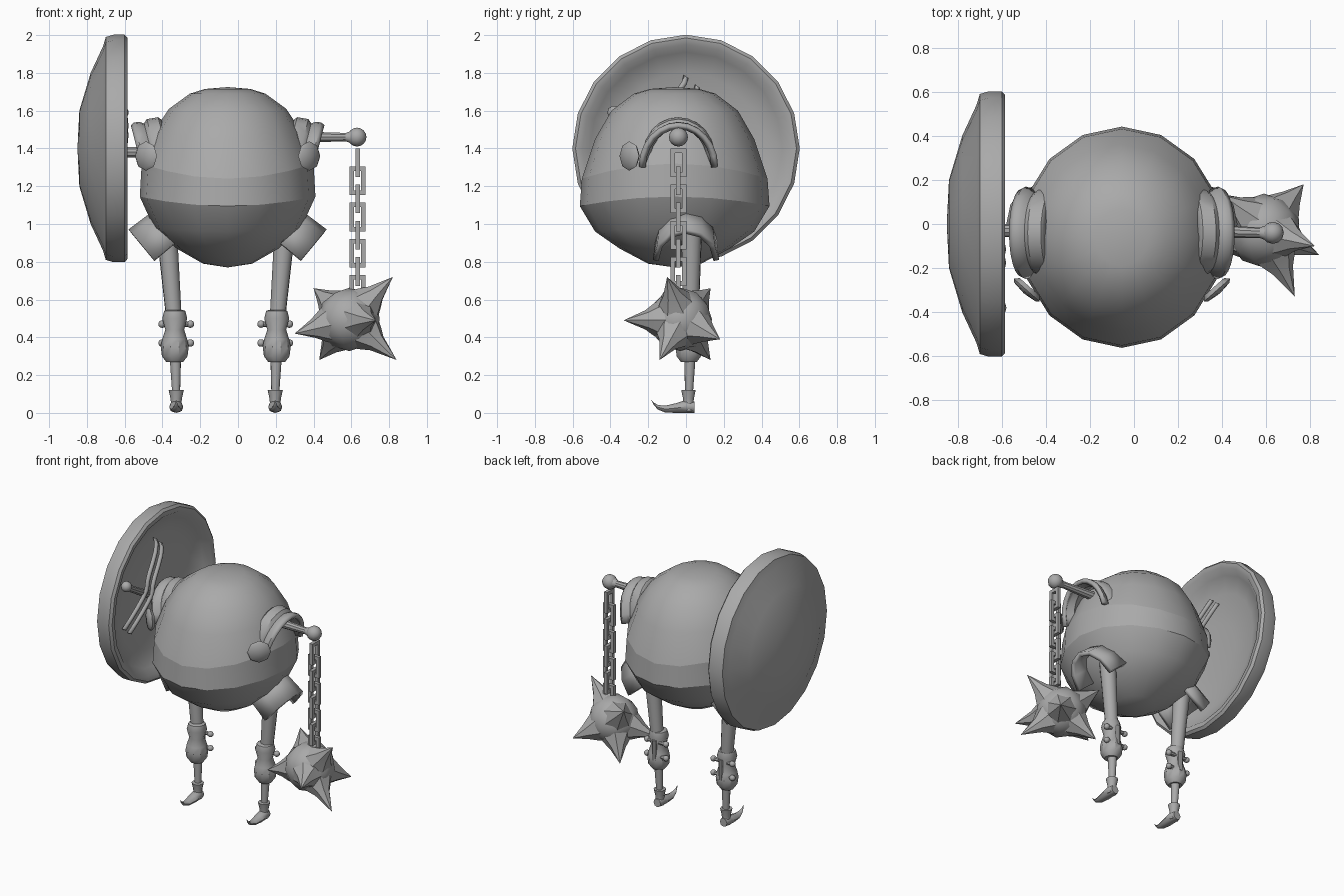
import bpy, bmesh, math
from mathutils import Vector, Matrix

if "Cube" in bpy.data.objects:
    bpy.data.objects.remove(bpy.data.objects["Cube"])

iron = bpy.data.materials.new("grey iron")
iron.diffuse_color = (0.4, 0.4, 0.4, 1)
iron.use_nodes = True
iron.node_tree.nodes["Principled BSDF"].inputs["Base Color"].default_value = iron.diffuse_color
CX = -0.055          # mirror plane of the body


def finish(bm, name, angle=35):
    bmesh.ops.recalc_face_normals(bm, faces=bm.faces)
    for f in bm.faces:
        f.smooth = angle > 0
    for e in bm.edges:
        if len(e.link_faces) == 2 and e.calc_face_angle(0) > math.radians(angle):
            e.smooth = False
    me = bpy.data.meshes.new(name)
    bm.to_mesh(me)
    bm.free()
    ob = bpy.data.objects.new(name, me)
    bpy.context.collection.objects.link(ob)
    me.materials.append(iron)
    return ob


def skin(bm, rings, closed=True):
    """Bridge rows of points; one-point rows become poles."""
    rows = [[bm.verts.new(p) for p in r] for r in rings]
    for a, b in zip(rows, rows[1:]):
        n = max(len(a), len(b))
        for i in range(n if closed else n - 1):
            j = (i + 1) % n
            q = [a[i % len(a)], a[j % len(a)], b[j % len(b)], b[i % len(b)]]
            bm.faces.new(list(dict.fromkeys(q)))
    if closed:
        for r in (rows[0], rows[-1]):
            if len(r) > 2:
                bm.faces.new(r)
    return rows


def lathe(bm, profile, origin, axis, seg=12):
    """Revolve (distance, radius) pairs around an axis."""
    rot = Vector(axis).to_track_quat('Z', 'Y')
    rings = []
    for h, r in profile:
        n = 1 if r == 0 else seg
        rings.append([Vector(origin) + rot @ Vector((r * math.cos(2 * math.pi * i / seg) if r else 0,
                      r * math.sin(2 * math.pi * i / seg) if r else 0, h)) for i in range(n)])
    skin(bm, rings)


def rod(bm, a, b, r0, r1, seg=10):
    d = Vector(b) - Vector(a)
    lathe(bm, [(0, r0), (d.length, r1)], a, d, seg)


def ball(bm, c, r):
    bmesh.ops.create_uvsphere(bm, u_segments=12, v_segments=8, radius=r, matrix=Matrix.Translation(c))


def arch(name, s, base, d, h, prof, seg, angle):
    """Half-tube guard: prof holds (distance, half width, height)."""
    bm = bmesh.new()
    o, d, h = (Vector((v[0] * s, v[1], v[2])) for v in (base, d, h))
    o.x += CX
    rings = [[o + d * t + Vector((0, w * math.cos(math.pi * i / seg), 0)) + h * (k * math.sin(math.pi * i / seg))
              for i in range(seg + 1)] for t, w, k in prof]
    skin(bm, rings, closed=False)
    ob = finish(bm, name, angle)
    # make the shell grow towards its axis
    f = ob.data.polygons[seg // 2]
    inward = -1 if f.normal.dot(h) > 0 else 1
    m = ob.modifiers.new("thickness", 'SOLIDIFY')
    m.thickness, m.offset = 0.03, inward


# Round body with a creased belt
bm = bmesh.new()
profile = [(1.725, 0, 0), (1.715, .12, 0), (1.69, .2, 0), (1.61, .31, .01), (1.49, .39, .04), (1.32, .455, .08),
           (1.145, .465, .05), (.98, .39, .02), (.87, .27, 0), (.79, .13, 0), (.77, 0, 0)]
rings = []
for z, r, sag in profile:
    ring = []
    for i in range(16 if r else 1):
        a = 2 * math.pi * i / 16
        ring.append((CX + r * math.cos(a), -.06 + r * 1.08 * math.sin(a), z - sag * math.sin(a) ** 2))
    rings.append(ring)
rows = skin(bm, rings)
for row in (rows[5], rows[6]):
    for i in range(16):
        bm.edges.get((row[i], row[i - 1])).smooth = False
finish(bm, "body", 60)

# Dished shield
bm = bmesh.new()
lathe(bm, [(-.85, 0), (-.84, .2), (-.78, .4), (-.715, .54), (-.70, .59), (-.66, .602), (-.60, .602), (-.585, .585),
           (-.59, .55), (-.63, .51), (-.67, .4), (-.69, .2), (-.695, 0)], (0, 0, 1.4), (1, 0, 0), 20)
finish(bm, "shield", 40)

# Shield arm with hand, and two wavy straps across it
bm = bmesh.new()
rod(bm, (-.45, -.03, 1.38), (-.63, -.03, 1.38), .032, .028)
ball(bm, (-.63, -.03, 1.38), .03)
rod(bm, (-.63, -.03, 1.38), (-.62, -.37, 1.58), .028, .022)
ball(bm, (-.615, -.38, 1.59), .036)
finish(bm, "shield_arm")
for k, (oy, oz) in enumerate(((0, 0), (.06, -.05))):
    bm = bmesh.new()
    rings = []
    for i in range(13):
        t = i / 12
        bow = math.sin(math.pi * t)
        wave = .025 * math.sin(4 * math.pi * t)
        c = Vector((-.655 + .06 * bow, -.35 * t + oy + wave, 1.78 - .52 * t + oz + wave * .6))
        u = Vector((0, .83, -.56))
        rings.append([c + .015 * (u * math.cos(a) + Vector((math.sin(a), 0, 0)))
                      for a in [j * math.pi / 4 for j in range(8)]])
    skin(bm, rings)
    finish(bm, f"shield_strap_{k + 1}", 50)

# Mace arm with knob
bm = bmesh.new()
rod(bm, (.3, -.03, 1.46), (.58, -.04, 1.46), .032, .023)
rod(bm, (.57, -.04, 1.46), (.61, -.04, 1.46), .023, .038)
ball(bm, (.63, -.04, 1.46), .05)
finish(bm, "mace_arm")

# Chain of square-barred links, alternate ones turned
for k in range(8):
    bm = bmesh.new()
    z = 1.325 - k * .096
    side = Vector((0, 1, 0)) if k % 2 == 0 else Vector((1, 0, 0))
    thick = Vector((side.y, side.x, 0)) * .012
    loops = []
    for w, h in ((.042, .076), (.019, .052)):
        for sgn in (1, -1):
            loops.append([Vector((.633, -.04, z)) + side * w * a + Vector((0, 0, h * b)) + thick * sgn
                          for a, b in ((1, 1), (-1, 1), (-1, -1), (1, -1))])
    v = [[bm.verts.new(p) for p in l] for l in loops]
    for a, b in ((0, 1), (1, 3), (3, 2), (2, 0)):
        for i in range(4):
            j = (i + 1) % 4
            bm.faces.new((v[a][i], v[a][j], v[b][j], v[b][i]))
    finish(bm, f"chain_link_{k + 1}", 0)

# Spiked mace head
bm = bmesh.new()
core = Vector((.59, -.03, .495))
bmesh.ops.create_icosphere(bm, subdivisions=2, radius=.168, matrix=Matrix.Translation(core))
for tip in ((.82, -.1, .72), (.77, .18, .39), (.84, -.14, .28), (.73, -.33, .49), (.3, -.1, .42),
            (.43, .13, .28), (.4, .13, .66)):
    d = Vector(tip) - core
    lathe(bm, [(.08, .125), (.15, .085), (.2, .052), (d.length, 0)], core, d, 7)
finish(bm, "mace_head", 40)

for s, side in ((1, "right"), (-1, "left")):
    # Shoulder guard in two overlapping lames
    arch(f"{side}_shoulder_guard", s, (.455, -.04, 1.30), (.97, 0, -.25), (.25, 0, .97),
         [(-.17, .18, .21), (-.15, .20, .235), (-.09, .20, .24), (-.07, .185, .222), (-.05, .20, .235),
          (-.02, .21, .24), (0, .20, .23)], 12, 40)
    # Hip guard
    arch(f"{side}_hip_guard", s, (.39, 0, .81), (.77, 0, -.64), (.64, 0, .77),
         [(-.2, .16, .2), (0, .175, .21)], 6, 20)

    # Round armpit plate
    bm = bmesh.new()
    lathe(bm, [(-.02, .06), (0, .078), (.012, .065), (.02, 0)], (CX + s * .432, -.3, 1.36), (s * .66, -.75, 0), 8)
    finish(bm, f"{side}_armpit_plate", 50)

    # Leg and shin
    lx = -.065 + s * .262
    bm = bmesh.new()
    rod(bm, (lx + s * .05, .03, .96), (lx + s * .008, .025, .45), .055, .04, 12)
    rod(bm, (lx + s * .008, .025, .45), (lx, .015, .08), .038, .02, 12)
    finish(bm, f"{side}_leg")

    # Knee armour with straps and buckles behind
    bm = bmesh.new()
    lathe(bm, [(.27, .045), (.30, .068), (.35, .074), (.39, .066), (.44, .05), (.50, .066), (.54, .056), (.545, .04)],
          (lx + s * .008, .015, 0), (0, 0, 1), 10)
    finish(bm, f"{side}_knee_armour")
    bm = bmesh.new()
    for z in (.37, .47):
        rod(bm, (lx - .085, .05, z), (lx + .085, .05, z), .014, .014, 8)
        for e in (-1, 1):
            ball(bm, (lx + e * .075, .05, z), .02)
    rod(bm, (lx, .075, .35), (lx, .075, .49), .016, .016, 8)
    finish(bm, f"{side}_knee_straps")

    # Boot: cuff, then a foot with an upturned toe
    bm = bmesh.new()
    lathe(bm, [(.01, .03), (.05, .028), (.075, .03), (.12, .04), (.122, .02)], (lx, .013, 0), (0, 0, 1), 10)
    rings = []
    for y, z, w, h in ((.045, .03, .028, .03), (.0, .034, .037, .034), (-.05, .026, .036, .026),
                       (-.11, .02, .026, .018), (-.15, .03, .014, .012), (-.172, .05, .006, .006), (-.182, .066, .002, .002)):
        rings.append([(lx + w * math.cos(a), y, z + h * math.sin(a)) for a in [j * math.pi / 4 for j in range(8)]])
    skin(bm, rings)
    finish(bm, f"{side}_boot", 50)
